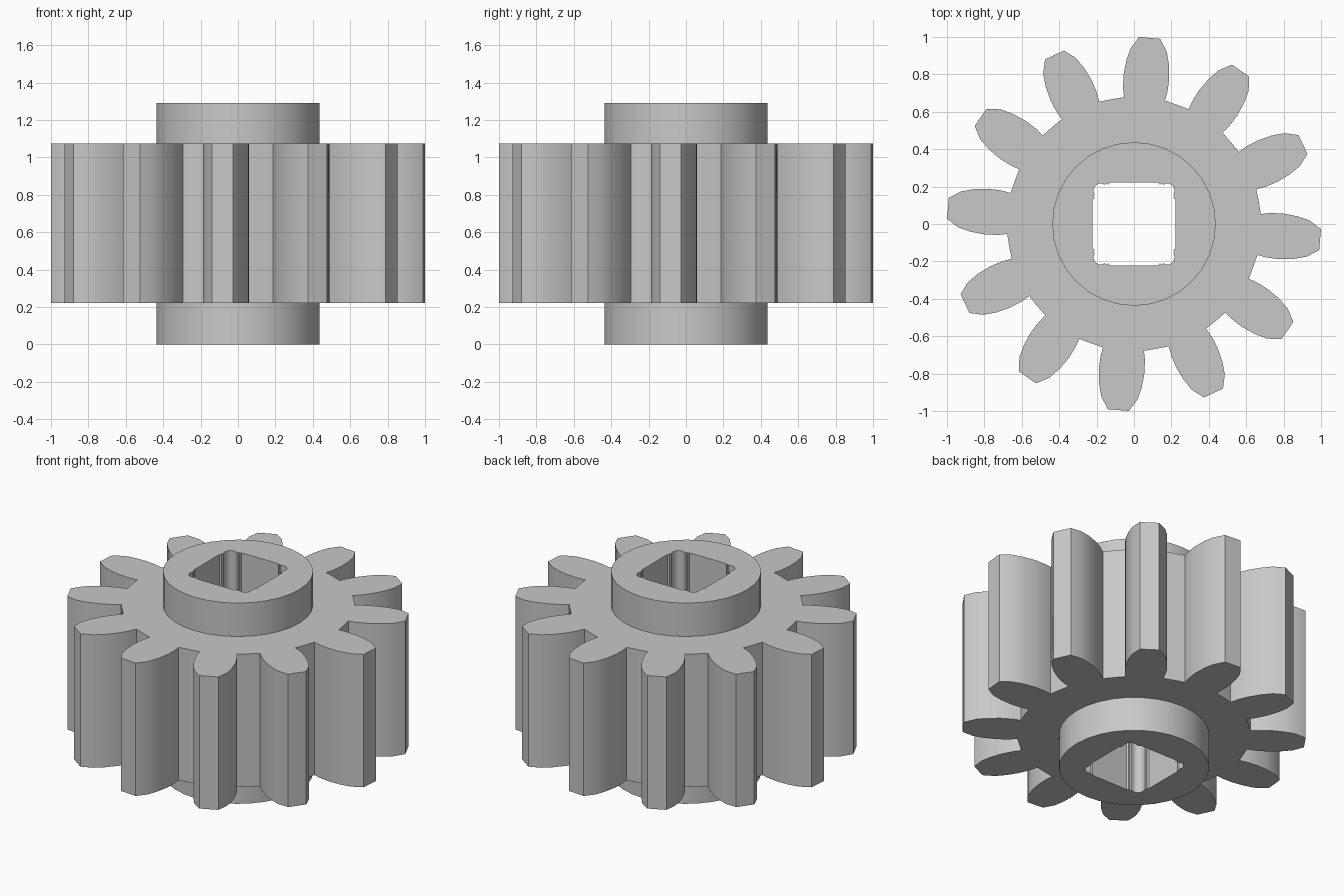
import bpy
import bmesh
from math import radians, cos, sin, pi

cube = bpy.data.objects.get("Cube")
if cube:
    bpy.data.objects.remove(cube)

TEETH, PHASE = 12, 85.2
HUB_RADIUS, HUB_SIDES = 0.437, 32
Z_BOTTOM, Z_RIM_LOW, Z_RIM_HIGH, Z_TOP = 0.0, 0.221, 1.075, 1.29


def polar(radius, degrees):
    a = radians(degrees)
    return radius * cos(a), radius * sin(a)


def tooth_profile():
    """Outline of all teeth, counter-clockwise."""
    # radius and half-angle of one flank, root to tip
    flank = [(0.68, 9.3), (0.73, 9.4), (0.80, 8.8), (0.875, 7.5),
             (0.94, 5.9), (1.0, 3.2)]
    points = []
    for i in range(TEETH):
        centre = PHASE + i * 360 / TEETH
        points += [polar(r, centre - a) for r, a in flank]
        points += [polar(r, centre + a) for r, a in reversed(flank)]
        points.append(polar(0.678, centre + 180 / TEETH))
    return points


def bore_profile():
    """Square hole with rounded corners and a small rib beside each corner."""
    half, radius, rib = 0.222, 0.04, 0.01
    c = half - rib / 2 - radius
    ribs = [(half, 0.13), (half - rib, 0.136), (half - rib, 0.142),
            (half - rib / 2, 0.148), (half - rib, 0.154), (half - rib, 0.16)]
    arc = [(c + radius * cos(k * pi / 8), c + radius * sin(k * pi / 8))
           for k in range(5)]
    corner = ribs + arc + [(y, x) for x, y in reversed(ribs)]
    points = []
    for _ in range(4):
        points += corner
        corner = [(-y, x) for x, y in corner]
    return points


bm = bmesh.new()


def loop(points, z):
    verts = [bm.verts.new((x, y, z)) for x, y in points]
    for a, b in zip(verts, verts[1:] + verts[:1]):
        bm.edges.new((a, b))
    return verts


def wall(low, high):
    for i in range(len(low)):
        j = (i + 1) % len(low)
        bm.faces.new((low[i], low[j], high[j], high[i]))


def flat_ring(outer, inner):
    edges = [bm.edges.get((ring[i - 1], ring[i]))
             for ring in (outer, inner) for i in range(len(ring))]
    bmesh.ops.triangle_fill(bm, use_beauty=True, edges=edges, normal=(0, 0, 1))


hub = [polar(HUB_RADIUS, i * 360 / HUB_SIDES) for i in range(HUB_SIDES)]
hub_loops = [loop(hub, z) for z in (Z_BOTTOM, Z_RIM_LOW, Z_RIM_HIGH, Z_TOP)]
rim_loops = [loop(tooth_profile(), z) for z in (Z_RIM_LOW, Z_RIM_HIGH)]
bore_loops = [loop(bore_profile(), z) for z in (Z_BOTTOM, Z_TOP)]

# Flat ends of the hub and flat sides of the toothed rim
flat_ring(hub_loops[0], bore_loops[0])
flat_ring(hub_loops[3], bore_loops[1])
flat_ring(rim_loops[0], hub_loops[1])
flat_ring(rim_loops[1], hub_loops[2])

# Collars, tooth flanks and bore
wall(hub_loops[0], hub_loops[1])
wall(hub_loops[2], hub_loops[3])
wall(*rim_loops)
wall(*bore_loops)
bmesh.ops.recalc_face_normals(bm, faces=bm.faces[:])

mesh = bpy.data.meshes.new("gear_wheel")
bm.to_mesh(mesh)
bm.free()
gear = bpy.data.objects.new("gear_wheel", mesh)
bpy.context.collection.objects.link(gear)

# Plain grey metal
grey = bpy.data.materials.new("plain_grey")
grey.use_nodes = True
colour = (0.58, 0.58, 0.58, 1)
grey.diffuse_color = colour
for node in grey.node_tree.nodes:
    if node.type == 'BSDF_PRINCIPLED':
        node.inputs["Base Color"].default_value = colour
mesh.materials.append(grey)

# Smooth rounds, crisp corners
bpy.ops.object.select_all(action='DESELECT')
gear.select_set(True)
bpy.context.view_layer.objects.active = gear
bpy.ops.object.shade_smooth_by_angle(angle=radians(30))
